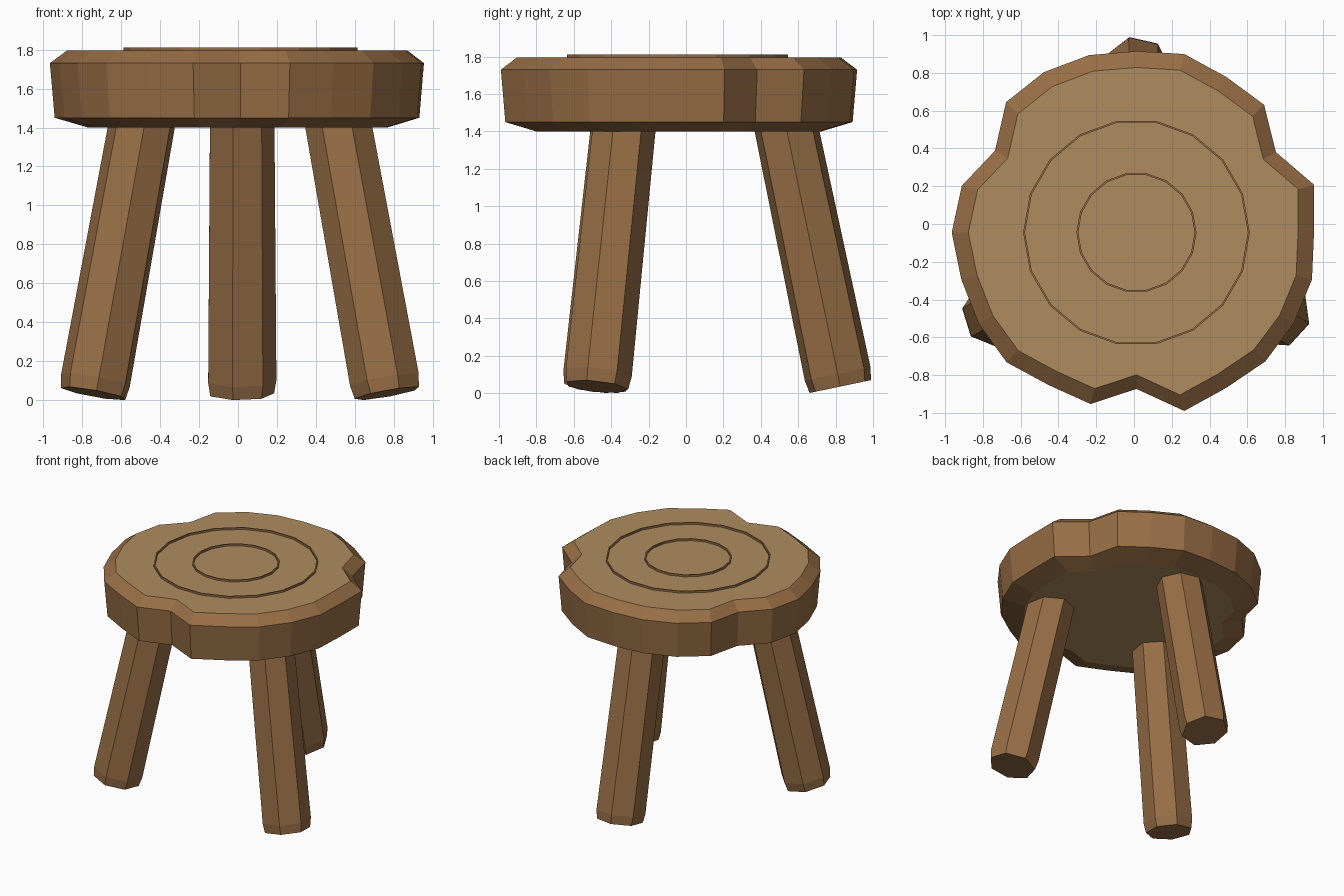
import bpy, bmesh
from math import cos, sin, tau, radians
from mathutils import Matrix, Vector

if "Cube" in bpy.data.objects:
    bpy.data.objects.remove(bpy.data.objects["Cube"])

CENTRE = Vector((0.013, -0.045, 0))


def material(name, rgb):
    m = bpy.data.materials.new(name)
    m.diffuse_color = (*rgb, 1)
    m.use_nodes = True
    m.node_tree.nodes["Principled BSDF"].inputs["Base Color"].default_value = m.diffuse_color
    return m


BARK = material("bark_brown", (0.31, 0.155, 0.06))
TAN = material("cut_wood", (0.43, 0.265, 0.115))


def lathe(name, radii, profile, matrix, mats, caps=True):
    """Stack scaled copies of one outline; a closed section is made if caps is False."""
    n = len(radii)
    bm = bmesh.new()
    loops = [[bm.verts.new((s * r * cos(tau * i / n), s * r * sin(tau * i / n), z))
              for i, r in enumerate(radii)] for s, z in profile]
    pairs = list(zip(loops, loops[1:]))
    if caps:
        for loop in (loops[0], loops[-1]):
            bm.faces.new(loop).material_index = len(mats) - 1
    else:
        pairs.append((loops[-1], loops[0]))
    for a, b in pairs:
        for i in range(n):
            j = (i + 1) % n
            bm.faces.new((a[i], a[j], b[j], b[i]))
    bmesh.ops.recalc_face_normals(bm, faces=bm.faces)
    mesh = bpy.data.meshes.new(name)
    bm.to_mesh(mesh)
    bm.free()
    for m in mats:
        mesh.materials.append(m)
    ob = bpy.data.objects.new(name, mesh)
    ob.matrix_world = matrix
    bpy.context.collection.objects.link(ob)
    return ob


base = Matrix.Translation(CENTRE)

# Seat: irregular log slice with three notches and chamfered rims
outline = [0.94, 0.974, 0.852, 0.956, 0.951, 0.978, 0.96, 0.972,
           0.98, 0.976, 0.865, 0.957, 0.978, 0.96, 0.965, 0.972,
           0.932, 0.94, 0.828, 0.978, 0.95, 0.965, 0.962, 0.962]
lathe("seat", outline, [(0.80, 1.40), (0.975, 1.45), (1.0, 1.73), (0.91, 1.795)],
      base, [BARK, TAN])

# Growth rings: thin raised bands on the seat top
for name, r in (("outer_growth_ring", 0.60), ("inner_growth_ring", 0.318)):
    lathe(name, [1] * 18, [(r, 1.785), (r, 1.81), (r - 0.01, 1.81), (r - 0.01, 1.785)],
          base, [BARK], caps=False)

# Legs: three splayed seven-sided posts with chamfered feet
for k, name in enumerate(("back_leg", "front_left_leg", "front_right_leg")):
    m = (base @ Matrix.Rotation(tau * k / 3, 4, 'Z')
         @ Matrix.Translation((0, 0.87, 0.036)) @ Matrix.Rotation(radians(11.8), 4, 'X'))
    lathe(name, [1] * 7, [(0.172, 0), (0.184, 0.07), (0.173, 1.55)], m, [BARK])
